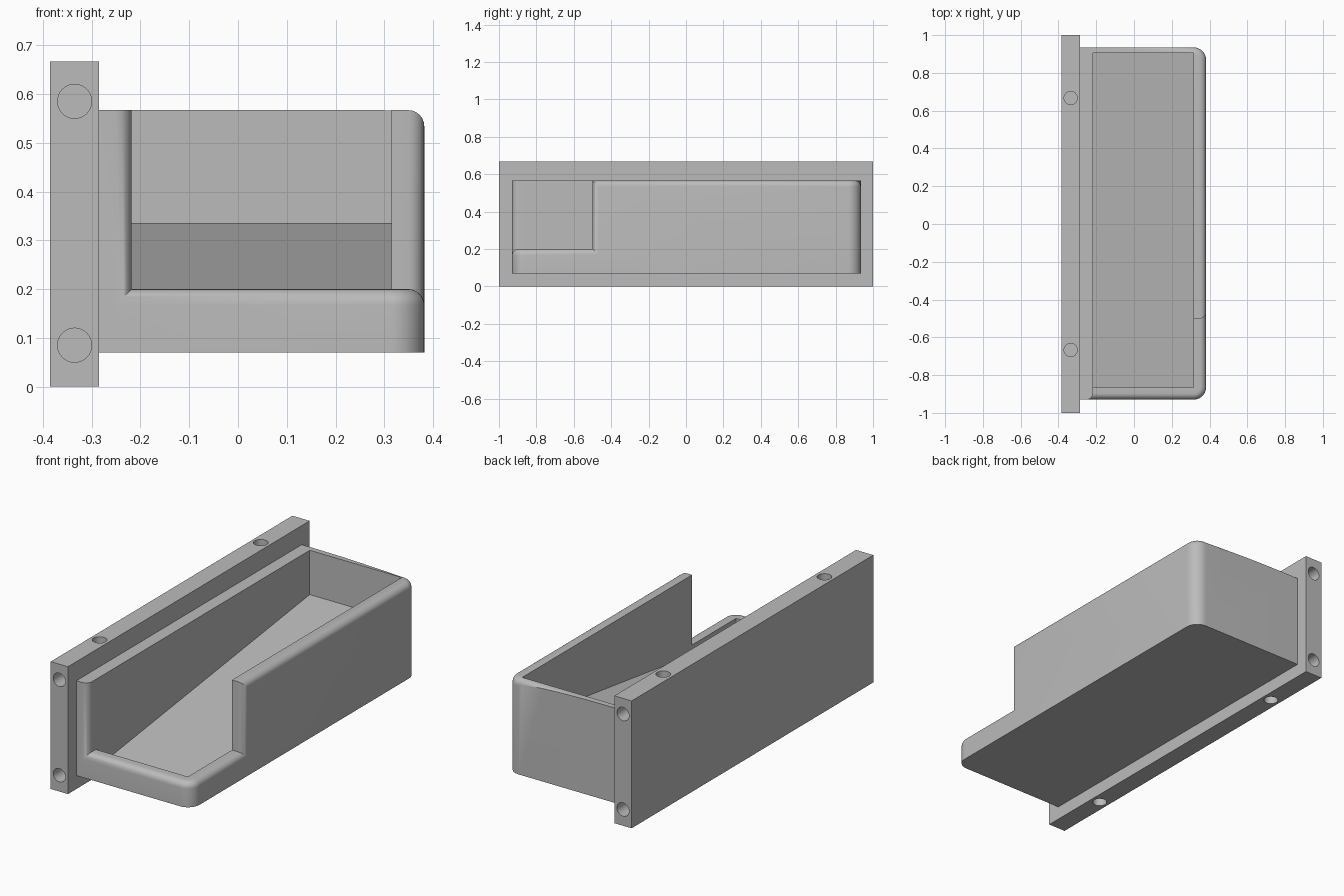
import bpy, bmesh, math
from mathutils import Matrix

if "Cube" in bpy.data.objects:
    bpy.data.objects.remove(bpy.data.objects["Cube"])

grey = bpy.data.materials.new("plain grey")
grey.use_nodes = True
colour = (0.5, 0.5, 0.5, 1)
grey.diffuse_color = colour
grey.node_tree.nodes["Principled BSDF"].inputs["Base Color"].default_value = colour

# Main measurements
LEFT, RIGHT, FRONT, BACK = -0.285, 0.382, -0.93, 0.935
BASE, TOP, LIP = 0.07, 0.567, 0.2
IN_LEFT, IN_RIGHT, IN_FRONT, IN_BACK = -0.218, 0.315, -0.865, 0.905
STEP, CORNER, FILLET = -0.5, 0.067, 0.033


def finish(name, bm):
    bmesh.ops.recalc_face_normals(bm, faces=bm.faces)
    mesh = bpy.data.meshes.new(name)
    bm.to_mesh(mesh)
    bm.free()
    ob = bpy.data.objects.new(name, mesh)
    mesh.materials.append(grey)
    bpy.context.collection.objects.link(ob)
    return ob


def prism(name, points, direction):
    """Extrude a flat outline along a direction."""
    bm = bmesh.new()
    face = bm.faces.new([bm.verts.new(p) for p in points])
    out = bmesh.ops.extrude_face_region(bm, geom=[face], use_keep_orig=True)
    moved = [v for v in out["geom"] if isinstance(v, bmesh.types.BMVert)]
    bmesh.ops.translate(bm, verts=moved, vec=direction)
    return finish(name, bm)


def box(name, x0, x1, y0, y1, z0, z1):
    outline = [(x0, y0, z0), (x1, y0, z0), (x1, y1, z0), (x0, y1, z0)]
    return prism(name, outline, (0, 0, z1 - z0))


def select_only(ob):
    bpy.ops.object.select_all(action="DESELECT")
    ob.select_set(True)
    bpy.context.view_layer.objects.active = ob


def cut(ob, cutter):
    mod = ob.modifiers.new("cut", "BOOLEAN")
    mod.operation, mod.solver, mod.object = "DIFFERENCE", "EXACT", cutter
    select_only(ob)
    bpy.ops.object.modifier_apply(modifier=mod.name)
    bpy.data.objects.remove(cutter)


def smooth(ob):
    select_only(ob)
    bpy.ops.object.shade_smooth_by_angle(angle=math.radians(35))


# Mounting plate with blind screw holes in its narrow sides
plate = box("mounting_plate", -0.385, LEFT, -1, 1, 0, 0.667)


def drill(location, axis):
    bm = bmesh.new()
    turn = Matrix.Rotation(math.pi / 2, 4, "X") if axis == "Y" else Matrix()
    bmesh.ops.create_cone(bm, cap_ends=True, segments=32, radius1=0.035,
                          radius2=0.035, depth=0.3,
                          matrix=Matrix.Translation(location) @ turn)
    cut(plate, finish("drill", bm))


for side in (-1, 1):
    for z in (0.085, 0.585):
        drill((-0.335, side, z), "Y")
    for z in (0, 0.667):
        drill((-0.335, side * 0.667, z), "Z")
smooth(plate)

# Tray block with two rounded outer corners
outline = [(LEFT, FRONT, BASE)]
for cy, start in ((FRONT + CORNER, -90), (BACK - CORNER, 0)):
    for i in range(13):
        a = math.radians(start + i * 7.5)
        outline.append((RIGHT - CORNER + CORNER * math.cos(a),
                        cy + CORNER * math.sin(a), BASE))
outline.append((LEFT, BACK, BASE))
tray = prism("tray", outline, (0, 0, TOP - BASE))

# Low opening around the front corner
cut(tray, box("opening", IN_LEFT, 1, -2, STEP, LIP, 1))

# Rounded outer rim of the opening and side wall
bm = bmesh.new()
bm.from_mesh(tray.data)


def near(a, b):
    return abs(a - b) < 0.002


def on_rim(edge):
    p, q = (v.co for v in edge.verts)
    m = (p + q) / 2
    if near(p.z, q.z):
        low = near(m.z, LIP) and m.x > IN_LEFT + 0.005 and m.y < STEP - 0.005
        inner_step = near(m.y, STEP)
        high = near(m.z, TOP) and m.x > RIGHT - CORNER and not inner_step
        return low or high
    upright = near(p.x, q.x) and near(p.y, q.y) and m.z > LIP
    return upright and ((near(m.x, IN_LEFT) and near(m.y, FRONT))
                        or (near(m.x, RIGHT) and near(m.y, STEP)))


bmesh.ops.bevel(bm, geom=[e for e in bm.edges if on_rim(e)], offset=FILLET,
                offset_type="OFFSET", segments=6, profile=0.5,
                affect="EDGES", clamp_overlap=False)
bm.to_mesh(tray.data)
bm.free()

# Hollow with a floor that rises towards the back
cut(tray, prism("hollow", [(IN_LEFT, IN_FRONT, 0.1), (IN_LEFT, IN_BACK, 0.335),
                           (IN_LEFT, IN_BACK, 1), (IN_LEFT, IN_FRONT, 1)],
                (IN_RIGHT - IN_LEFT, 0, 0)))
smooth(tray)
